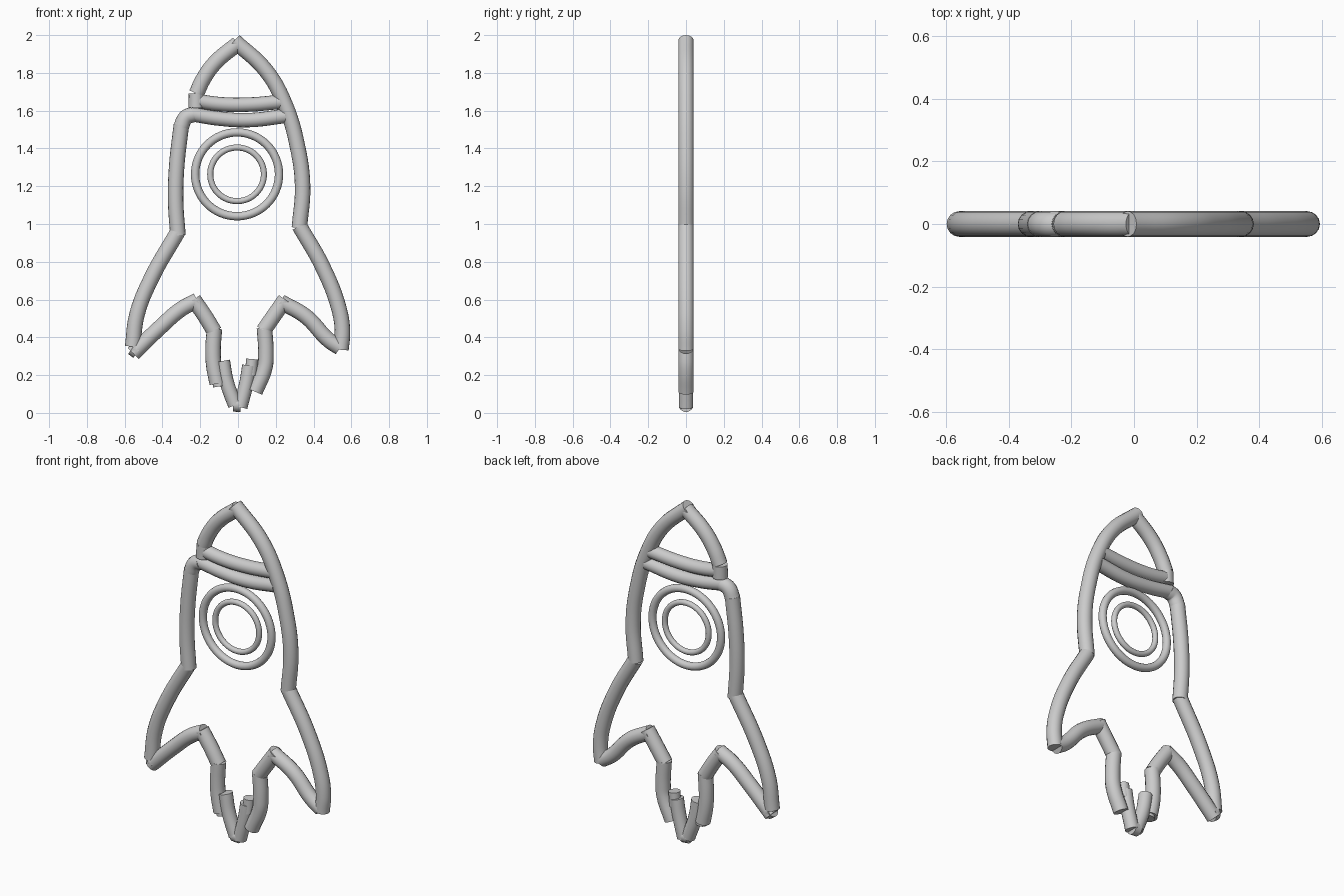
import bpy
import math

R = 0.041


def tube(name, strokes, radius=R):
    """Round tube following smooth strokes drawn in the x-z plane."""
    cu = bpy.data.curves.new(name, 'CURVE')
    cu.dimensions = '3D'
    cu.bevel_depth = radius
    cu.bevel_resolution = 6
    cu.resolution_u = 6
    cu.use_fill_caps = True
    for pts in strokes:
        sp = cu.splines.new('BEZIER')
        sp.bezier_points.add(len(pts) - 1)
        for bp, (x, z) in zip(sp.bezier_points, pts):
            bp.co = (x, 0, z)
            bp.handle_left_type = bp.handle_right_type = 'AUTO'
    ob = bpy.data.objects.new(name, cu)
    bpy.context.collection.objects.link(ob)
    bpy.ops.object.select_all(action='DESELECT')
    ob.select_set(True)
    bpy.context.view_layer.objects.active = ob
    bpy.ops.object.convert(target='MESH')
    bpy.ops.object.shade_smooth_by_angle(angle=math.radians(35))
    return ob


def ring(name, major, minor):
    bpy.ops.mesh.primitive_torus_add(
        major_radius=major, minor_radius=minor, major_segments=64, minor_segments=14,
        location=(-0.005, 0, 1.263), rotation=(math.pi / 2, 0, 0))
    bpy.context.object.name = name
    bpy.ops.object.shade_smooth()


# Hull: one long right side, broken left side at the nose band
tube("hull_right", [
    [(-0.02, 1.97), (0.15, 1.81), (0.25, 1.63), (0.315, 1.41), (0.342, 1.2), (0.325, 0.98)]])
tube("nose_left", [
    [(0.0, 1.955), (-0.12, 1.855), (-0.185, 1.765), (-0.22, 1.69)],
    [(-0.22, 1.69), (-0.222, 1.615)]])
tube("hull_left", [
    [(-0.235, 1.58), (-0.275, 1.565), (-0.303, 1.51)],
    [(-0.3, 1.525), (-0.325, 1.3), (-0.33, 1.12), (-0.318, 0.94)]])

# Nose bands
tube("nose_band_upper", [[(-0.235, 1.655), (-0.1, 1.635), (0.05, 1.632), (0.24, 1.648)]], 0.038)
tube("nose_band_lower", [[(-0.25, 1.582), (-0.1, 1.558), (0.06, 1.55), (0.25, 1.572)]], 0.038)

# Fins
tube("fin_right", [
    [(0.325, 0.99), (0.45, 0.77), (0.535, 0.55), (0.553, 0.43), (0.545, 0.334)],
    [(0.54, 0.345), (0.48, 0.385), (0.36, 0.51), (0.225, 0.588)]])
tube("fin_left", [
    [(-0.318, 0.96), (-0.46, 0.71), (-0.535, 0.52), (-0.558, 0.35)],
    [(-0.558, 0.345), (-0.53, 0.325)],
    [(-0.555, 0.315), (-0.41, 0.455), (-0.3, 0.55), (-0.215, 0.595)]])

# Exhaust outer strokes
tube("exhaust_right", [
    [(0.25, 0.6), (0.18, 0.5), (0.135, 0.435)],
    [(0.14, 0.45), (0.148, 0.31), (0.142, 0.24), (0.09, 0.112)]])
tube("exhaust_left", [
    [(-0.235, 0.6), (-0.17, 0.505), (-0.125, 0.43)],
    [(-0.125, 0.445), (-0.132, 0.33), (-0.128, 0.25), (-0.11, 0.155)]])

# Inner flame
tube("flame", [
    [(-0.08, 0.275), (-0.06, 0.165), (-0.015, 0.04)],
    [(0.06, 0.25), (0.045, 0.16), (0.012, 0.03)],
    [(-0.025, 0.045), (0.015, 0.042)]], 0.038)
tube("flame_right_tip", [[(0.075, 0.285), (0.068, 0.2)]], 0.032)
tube("flame_left_tip", [[(-0.11, 0.2), (-0.1, 0.14)]], 0.032)

# Porthole
ring("porthole_outer", 0.222, 0.022)
ring("porthole_inner", 0.142, 0.016)
